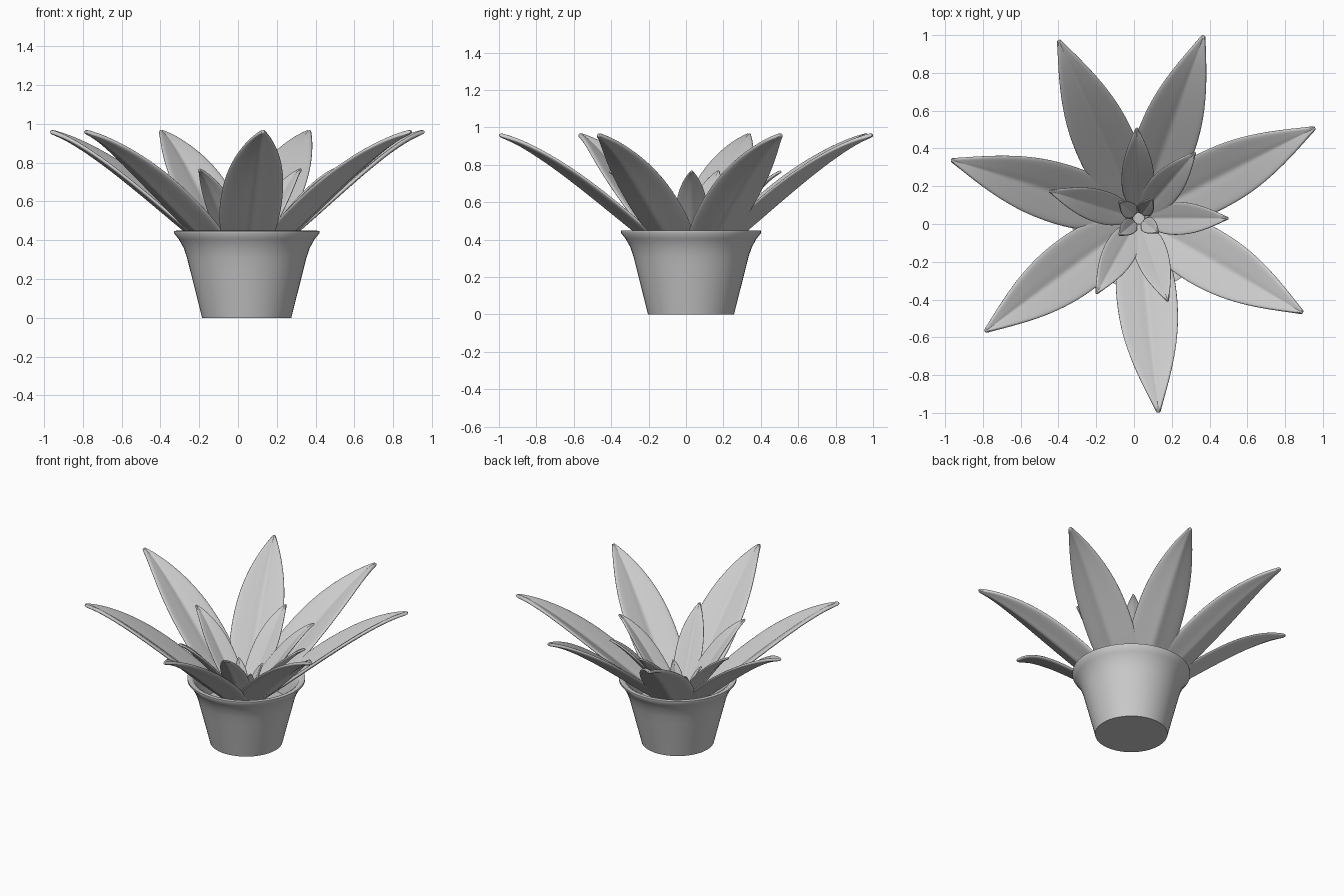
import bpy, bmesh, math
from mathutils import Vector

if "Cube" in bpy.data.objects:
    bpy.data.objects.remove(bpy.data.objects["Cube"])

POT = Vector((0.045, 0.027, 0))
CROWN = Vector((0.025, 0.03, 0))


def finish(name, bm, angle=50):
    bmesh.ops.recalc_face_normals(bm, faces=bm.faces[:])
    me = bpy.data.meshes.new(name)
    bm.to_mesh(me)
    bm.free()
    ob = bpy.data.objects.new(name, me)
    bpy.context.collection.objects.link(ob)
    bpy.ops.object.select_all(action='DESELECT')
    ob.select_set(True)
    bpy.context.view_layer.objects.active = ob
    bpy.ops.object.shade_smooth_by_angle(angle=math.radians(angle))
    return ob


def lathe(name, profile, n=48):
    bm = bmesh.new()
    rings = []
    for r, z in profile:
        if r == 0:
            rings.append([bm.verts.new(POT + Vector((0, 0, z)))] * n)
        else:
            rings.append([bm.verts.new(POT + Vector((r * math.cos(2 * math.pi * i / n),
                                                     r * math.sin(2 * math.pi * i / n), z)))
                          for i in range(n)])
    for a, b in zip(rings, rings[1:]):
        for i in range(n):
            j = (i + 1) % n
            bm.faces.new(list(dict.fromkeys((a[i], a[j], b[j], b[i]))))
    return finish(name, bm)


# Length fraction, height fraction, width fraction along one leaf
SHAPE = [(0, 0, .22), (.12, .13, .65), (.28, .30, .97), (.45, .49, 1.0), (.6, .655, .92),
         (.75, .81, .68), (.89, .935, .34), (.97, .985, .12), (1.0, 1.0, .05)]
# Across the leaf: side fraction and lift (grooved midrib, cupped edges)
SECTION = [(-1, .30), (-.6, .19), (-.2, .09), (0, 0), (.2, .09), (.6, .19), (1, .30)]


def leaf(name, tip, z0, half_width, thick):
    tip = Vector(tip)
    out = Vector((tip.x - CROWN.x, tip.y - CROWN.y, 0))
    direction = out.normalized()
    side = Vector((-direction.y, direction.x, 0))
    base = CROWN + direction * 0.03
    reach = out.length - 0.03
    rise = tip.z - z0
    normal = (Vector((0, 0, 1)) * reach - direction * rise).normalized()
    bm = bmesh.new()
    rows = []
    for s, h, w in SHAPE:
        p = base + direction * reach * s + Vector((0, 0, z0 + rise * h))
        rows.append([bm.verts.new(p + side * u * w * half_width + normal * v * w * half_width)
                     for u, v in SECTION])
    for a, b in zip(rows, rows[1:]):
        for i in range(len(SECTION) - 1):
            bm.faces.new((a[i], a[i + 1], b[i + 1], b[i]))
    ob = finish(name, bm, 180)
    solid = ob.modifiers.new("thickness", 'SOLIDIFY')
    solid.thickness = thick
    solid.offset = 0
    sub = ob.modifiers.new("smooth", 'SUBSURF')
    sub.levels = sub.render_levels = 2
    return ob


# Flared pot with a hollow inside
lathe("pot", [(0, 0), (.23, 0), (.26, .12), (.293, .25), (.308, .31), (.325, .36), (.35, .405),
              (.374, .435), (.374, .448), (.35, .45), (.335, .44), (.31, .395), (.29, .34),
              (.275, .27), (.262, .2), (0, .2)])
# Soil
lathe("soil", [(.277, .26), (.15, .27), (0, .275)])

# Outer, middle and inner leaf rings
OUTER = [(.37, 1.0), (.96, .51), (.895, -.47), (.13, -1.0), (-.79, -.57), (-.97, .34), (-.40, .975)]
MIDDLE = [(.015, .51), (.325, .38), (.50, .03), (.18, -.41), (-.20, -.37), (-.45, .175)]
INNER = [(-.08, .12), (.10, .135), (.13, -.045), (-.08, -.06)]
for i, (x, y) in enumerate(OUTER):
    leaf(f"outer_leaf_{i + 1}", (x, y, .96), .23, .165, .022)
for i, (x, y) in enumerate(MIDDLE):
    leaf(f"middle_leaf_{i + 1}", (x, y, .765), .28, .09, .014)
for i, (x, y) in enumerate(INNER):
    leaf(f"inner_leaf_{i + 1}", (x, y, .52), .28, .045, .01)
